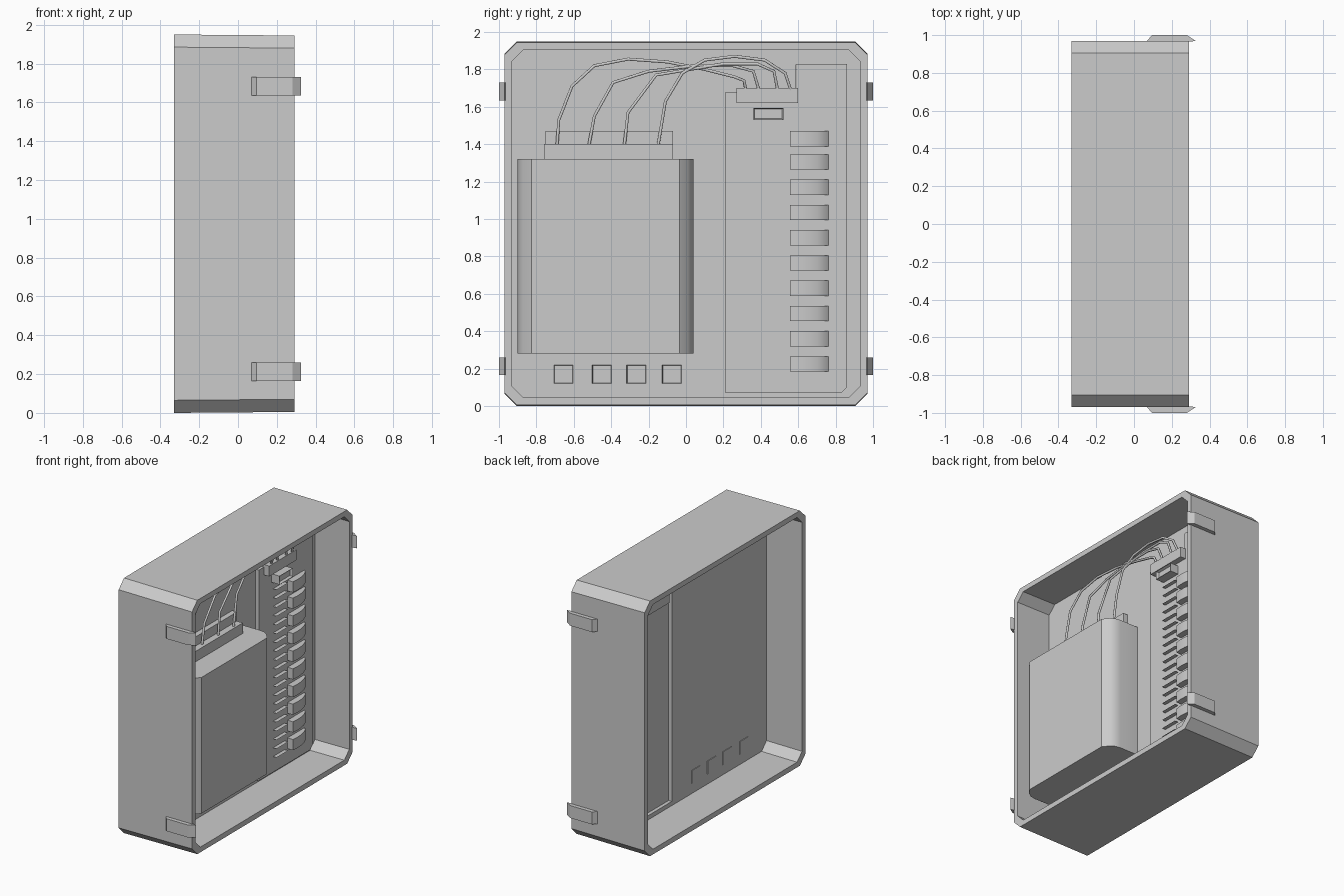
import bpy, bmesh
from mathutils import Vector

if "Cube" in bpy.data.objects:
    bpy.data.objects.remove(bpy.data.objects["Cube"])


def finish(name, bm, smooth=False):
    bmesh.ops.recalc_face_normals(bm, faces=bm.faces)
    me = bpy.data.meshes.new(name)
    bm.to_mesh(me)
    bm.free()
    ob = bpy.data.objects.new(name, me)
    bpy.context.collection.objects.link(ob)
    if smooth:
        bpy.context.view_layer.objects.active = ob
        ob.select_set(True)
        bpy.ops.object.shade_smooth_by_angle(angle=0.6)
        ob.select_set(False)
    return ob


def prism(name, pts, place, a, b, smooth=False):
    """Extrude a 2D outline between a and b; place maps (u, v, w) to xyz."""
    bm = bmesh.new()
    lo, hi = ([bm.verts.new(place(u, v, w)) for u, v in pts] for w in (a, b))
    bm.faces.new(lo)
    bm.faces.new(hi)
    n = len(pts)
    for i in range(n):
        j = (i + 1) % n
        bm.faces.new((lo[i], lo[j], hi[j], hi[i]))
    return finish(name, bm, smooth)


def along_x(y, z, x):
    return (x, y, z)


def along_z(x, y, z):
    return (x, y, z)


def box(name, x, y, z):
    return prism(name, [(y[0], z[0]), (y[1], z[0]), (y[1], z[1]), (y[0], z[1])], along_x, *x)


def octagon(y, z0, z1, c):
    return [(-y + c, z0), (y - c, z0), (y, z0 + c), (y, z1 - c),
            (y - c, z1), (-y + c, z1), (-y, z1 - c), (-y, z0 + c)]


def socket(name, x, y, z, rim, depth):
    """Raised block with a sunken centre on its +x face."""
    ob = box(name, x, y, z)
    bm = bmesh.new()
    bm.from_mesh(ob.data)
    f = max(bm.faces, key=lambda f: f.calc_center_median().x)
    bmesh.ops.inset_region(bm, faces=[f], thickness=rim)
    bmesh.ops.translate(bm, verts=f.verts, vec=Vector((-depth, 0, 0)))
    bm.to_mesh(ob.data)
    bm.free()


# Housing: chamfered tube open at both ends, slightly tapered to the front
bm = bmesh.new()
rings = []
for x, t in ((-0.33, 0), (0.29, 0.005)):
    for d, c in ((0, 0.065), (0.04, 0.06)):
        rings.append([bm.verts.new((x, y, z))
                      for y, z in octagon(0.97 - d, t + d, 1.95 - t - d, c)])
for a, b in ((0, 2), (2, 3), (3, 1), (1, 0)):
    for i in range(8):
        j = (i + 1) % 8
        bm.faces.new((rings[a][i], rings[a][j], rings[b][j], rings[b][i]))
finish("housing", bm)

# Middle panel with an opening, closed by a plate set further forward
plate = [(0.21, 0.07), (0.83, 0.07), (0.86, 0.10), (0.86, 1.83),
         (0.59, 1.83), (0.59, 1.68), (0.21, 1.68)]
panel = prism("middle_panel", octagon(0.935, 0.037, 1.913, 0.06), along_x, -0.03, 0)
cutter = prism("panel_cutter", [(0.535 + (y - 0.535) * 0.985, 0.95 + (z - 0.95) * 0.995)
                                for y, z in plate], along_x, -0.1, 0.1)
cutter.hide_render = True
cutter.hide_set(True)
cut = panel.modifiers.new("opening", "BOOLEAN")
cut.object = cutter
cut.solver = "EXACT"
prism("circuit_plate", plate, along_x, -0.003, 0.03)

# Battery block with rounded front corners
half = [(-0.01, 0.47), (0.16, 0.47), (0.20, 0.463), (0.235, 0.44), (0.27, 0.395)]
outline = [(x, -0.43 + y) for x, y in half] + [(x, -0.43 - y) for x, y in reversed(half)]
prism("battery_block", outline, along_z, 0.28, 1.32, True)

# Stepped terminal on the block and wire connector on the plate
box("terminal_base", (-0.01, 0.09), (-0.76, -0.07), (1.315, 1.40))
box("terminal_back", (-0.01, 0.04), (-0.75, -0.07), (1.39, 1.47))
box("wire_connector", (-0.05, 0.075), (0.27, 0.60), (1.62, 1.70))

# Wires
paths = [
    [(-.69, 1.39), (-.68, 1.53), (-.61, 1.71), (-.49, 1.82), (-.31, 1.855),
     (-.10, 1.84), (.10, 1.80), (.26, 1.76), (.31, 1.74), (.32, 1.69)],
    [(-.52, 1.39), (-.49, 1.55), (-.39, 1.73), (-.20, 1.79), (.05, 1.82),
     (.25, 1.82), (.36, 1.79), (.39, 1.69)],
    [(-.33, 1.39), (-.31, 1.57), (-.16, 1.77), (.02, 1.80), (.20, 1.83),
     (.38, 1.83), (.47, 1.79), (.49, 1.69)],
    [(-.15, 1.39), (-.11, 1.63), (-.02, 1.78), (.10, 1.85), (.26, 1.87),
     (.42, 1.85), (.53, 1.78), (.56, 1.69)],
]
for k, path in enumerate(paths):
    cu = bpy.data.curves.new("wire", "CURVE")
    cu.dimensions = "3D"
    cu.bevel_depth = 0.009
    cu.bevel_resolution = 1
    sp = cu.splines.new("POLY")
    sp.points.add(len(path) - 1)
    for i, (p, (y, z)) in enumerate(zip(sp.points, path)):
        p.co = (0.055 + 0.02 * (z > 1.7) + 0.004 * k, y, z, 1)
    bpy.context.collection.objects.link(bpy.data.objects.new(f"wire_{k + 1}", cu))

# Small socket under the connector and four square sockets at the bottom
socket("small_socket", (0.02, 0.10), (0.36, 0.52), (1.53, 1.595), 0.01, 0.02)
for i, y in enumerate((-0.655, -0.45, -0.265, -0.075)):
    socket(f"square_socket_{i + 1}", (-0.035, 0.012), (y - 0.052, y + 0.052),
           (0.12, 0.22), 0.006, 0.012)

# Row of terminals with sloping rounded tops
key = [(0.02, 0.555), (0.075, 0.555), (0.08, 0.60), (0.078, 0.65),
       (0.068, 0.70), (0.052, 0.74), (0.02, 0.77)]
for i in range(10):
    z = 1.43 if i == 0 else 1.44 - 0.135 * i
    prism(f"terminal_key_{i + 1}", key, along_z, z - 0.041, z + 0.041, True)

# Thin fins beside the terminals
bm = bmesh.new()
for i in range(20):
    z = 0.19 + 0.0675 * i
    bm.faces.new([bm.verts.new(p) for p in ((0.028, 0.38, z), (0.06, 0.38, z),
                                            (0.06, 0.52, z), (0.028, 0.52, z))])
finish("contact_fins", bm)

# Four side clips, mirrored left and right
clip = [(0.065, 0.965), (0.095, 1.0), (0.28, 1.0), (0.325, 0.97), (0.30, 0.965)]
for s in (-1, 1):
    for z in (0.165, 1.635):
        prism("side_clip", [(x, s * y) for x, y in clip], along_z, z, z + 0.095)
